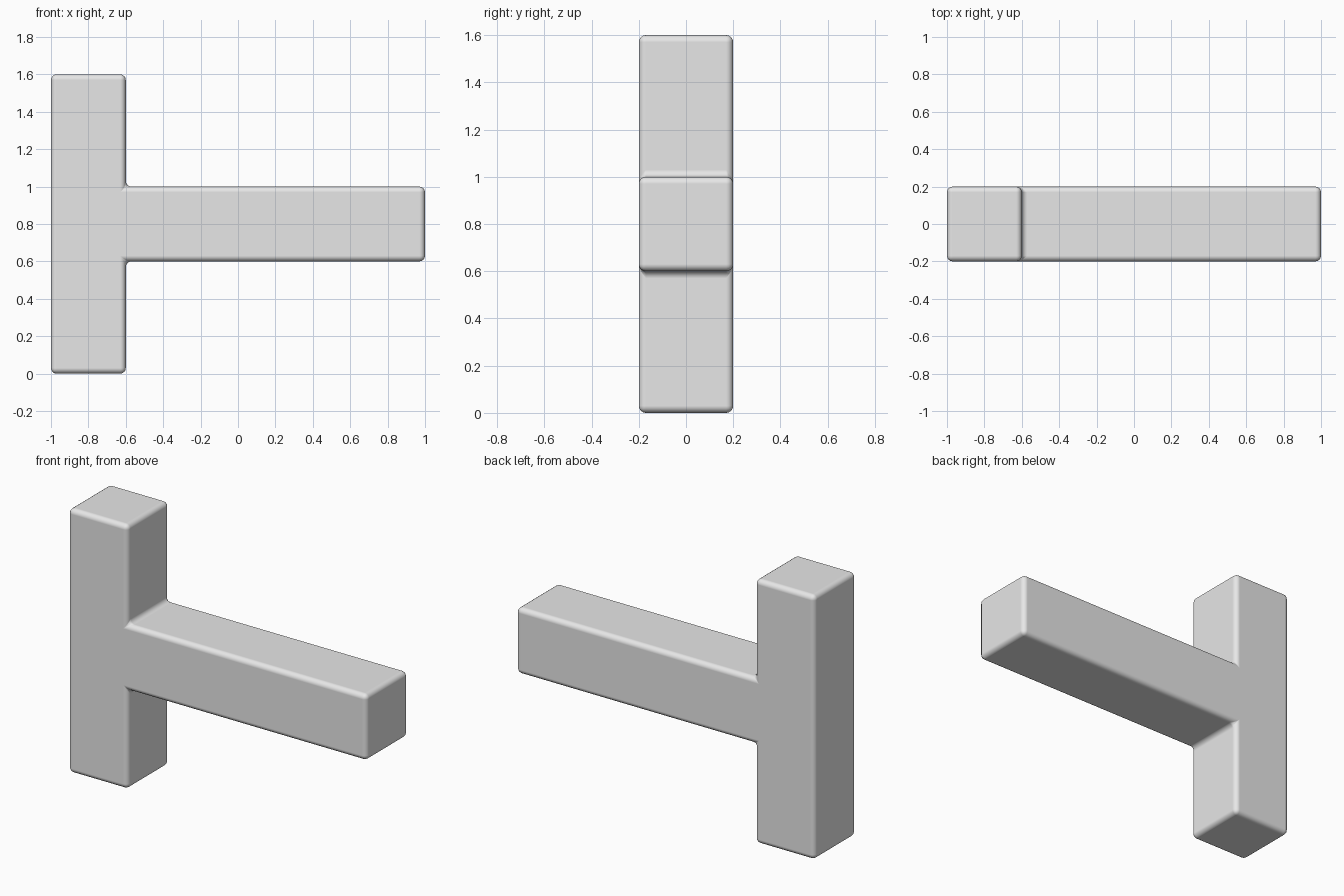
import bpy, bmesh

# Remove the default cube
cube = bpy.data.objects.get("Cube")
if cube:
    bpy.data.objects.remove(cube, do_unlink=True)

# Plain grey material
grey = bpy.data.materials.new("light_grey")
grey.use_nodes = True
grey.diffuse_color = (0.8, 0.8, 0.8, 1)
grey.node_tree.nodes["Principled BSDF"].inputs["Base Color"].default_value = (0.8, 0.8, 0.8, 1)

# Sideways T profile: upright post with an arm reaching to +x
left, post, tip = -1.0, -0.6, 1.0
low, high, top, half_depth = 0.6, 1.0, 1.6, 0.2
profile = [(left, 0), (post, 0), (post, low), (tip, low),
           (tip, high), (post, high), (post, top), (left, top)]

bm = bmesh.new()
face = bm.faces.new([bm.verts.new((x, -half_depth, z)) for x, z in profile])
extruded = bmesh.ops.extrude_face_region(bm, geom=[face])["geom"]
back = [v for v in extruded if isinstance(v, bmesh.types.BMVert)]
bmesh.ops.translate(bm, verts=back, vec=(0, 2 * half_depth, 0))
bmesh.ops.recalc_face_normals(bm, faces=bm.faces)
mesh = bpy.data.meshes.new("t_shaped_block")
bm.to_mesh(mesh)
bm.free()
mesh.materials.append(grey)
mesh.shade_smooth()

block = bpy.data.objects.new("t_shaped_block", mesh)
bpy.context.collection.objects.link(block)

# Rounded edges and filleted inner corners
bevel = block.modifiers.new("rounded_edges", "BEVEL")
bevel.width = 0.03
bevel.segments = 4
bevel.limit_method = "ANGLE"
bevel.harden_normals = True
